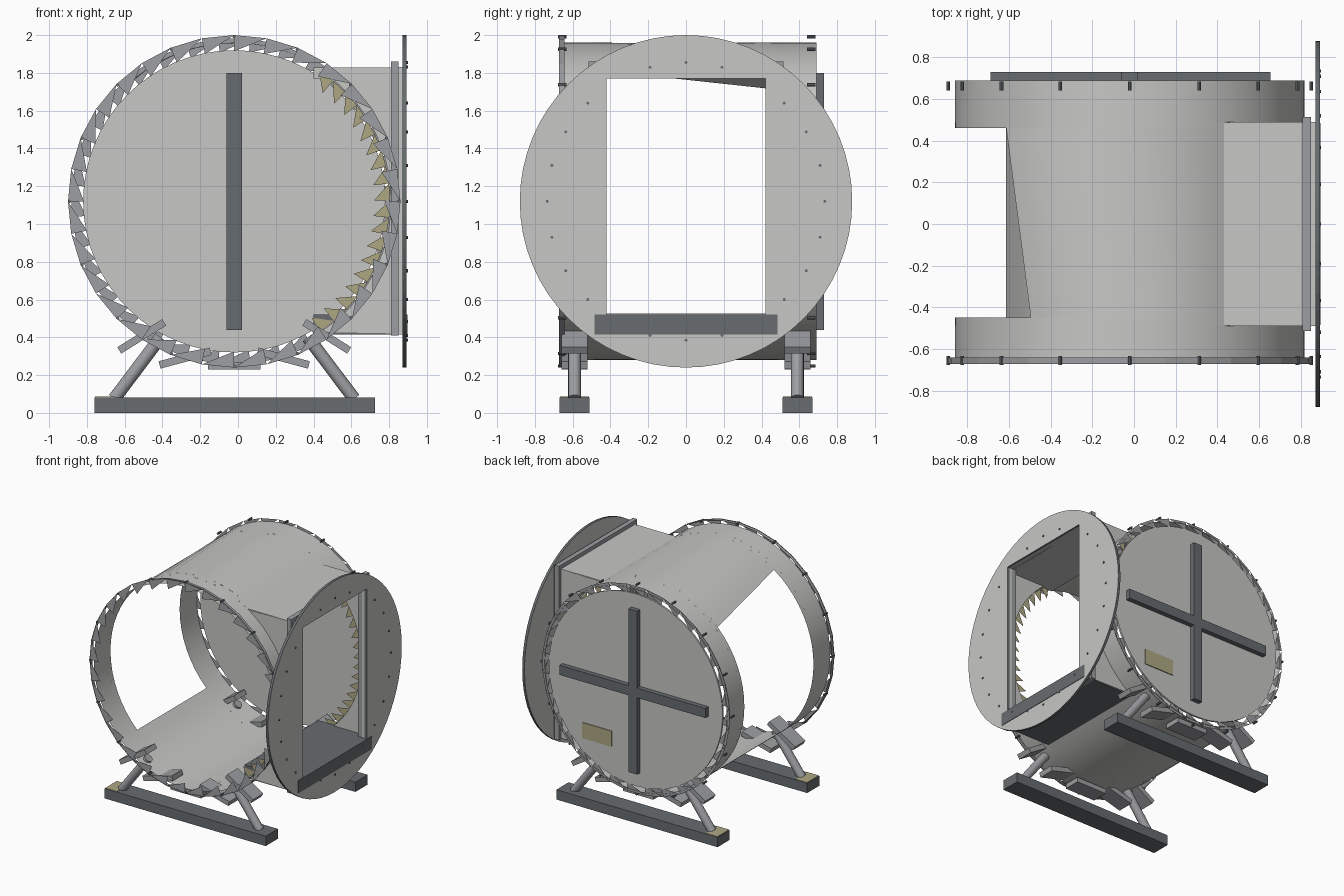
import bpy, bmesh, math
from mathutils import Vector, Matrix

if "Cube" in bpy.data.objects:
    bpy.data.objects.remove(bpy.data.objects["Cube"])

CX, CZ = -0.02, 1.12          # drum axis
R = 0.84                      # shell radius


def material(name, rgb):
    m = bpy.data.materials.new(name)
    m.diffuse_color = (*rgb, 1)
    m.use_nodes = True
    m.node_tree.nodes["Principled BSDF"].inputs["Base Color"].default_value = m.diffuse_color
    return m


LIGHT = material("light_grey", (0.57, 0.57, 0.555))
MID = material("mid_grey", (0.34, 0.345, 0.36))
DARK = material("dark_steel", (0.135, 0.15, 0.16))
TAN = material("dull_brass", (0.43, 0.39, 0.23))


def finish(name, bm, *mats):
    me = bpy.data.meshes.new(name)
    bm.to_mesh(me)
    bm.free()
    ob = bpy.data.objects.new(name, me)
    bpy.context.collection.objects.link(ob)
    for m in mats:
        me.materials.append(m)
    return ob


def smooth(ob):
    bpy.ops.object.select_all(action='DESELECT')
    ob.select_set(True)
    bpy.context.view_layer.objects.active = ob
    bpy.ops.object.shade_smooth_by_angle(angle=math.radians(35))


def box(name, x, y, z, mat, tilt=0):
    bm = bmesh.new()
    bmesh.ops.create_cube(bm, size=1)
    mid = Vector([(a + b) / 2 for a, b in (x, y, z)])
    size = Vector([b - a for a, b in (x, y, z)])
    m = Matrix.Translation(mid) @ Matrix.Rotation(-tilt, 4, 'Y') @ Matrix.Diagonal((*size, 1))
    bmesh.ops.transform(bm, matrix=m, verts=bm.verts)
    return finish(name, bm, mat)


def add_rod(bm, p, q, r, n=8):
    p, q = Vector(p), Vector(q)
    m = Matrix.Translation((p + q) / 2) @ (q - p).to_track_quat('Z', 'Y').to_matrix().to_4x4()
    bmesh.ops.create_cone(bm, cap_ends=True, segments=n, radius1=r, radius2=r,
                          depth=(q - p).length, matrix=m)


def polar(a, r, y):
    return Vector((CX + r * math.cos(a), y, CZ + r * math.sin(a)))


def plate(bm, loops, offset):
    """Flat plate with holes, from closed loops, thickened by offset."""
    edges = []
    for pts in loops:
        vs = [bm.verts.new(p) for p in pts]
        edges += [bm.edges.new((vs[i - 1], vs[i])) for i in range(len(vs))]
    bmesh.ops.triangle_fill(bm, use_beauty=True, use_dissolve=False, edges=edges)
    g = bmesh.ops.extrude_face_region(bm, geom=bm.faces[:], use_keep_orig=True)
    bmesh.ops.translate(bm, vec=offset, verts=[v for v in g['geom'] if isinstance(v, bmesh.types.BMVert)])
    bmesh.ops.recalc_face_normals(bm, faces=bm.faces)


def patch(bm, y0, y1, arc0, arc1, n, r=R):
    """Curved sheet whose angle range (degrees) changes from y0 to y1."""
    rows = []
    for y, (a, b) in ((y0, arc0), (y1, arc1)):
        rows.append([bm.verts.new(polar(math.radians(a + (b - a) * i / n), r, y)) for i in range(n + 1)])
    for i in range(n):
        bm.faces.new((rows[0][i], rows[0][i + 1], rows[1][i + 1], rows[1][i]))


# Drum shell: end bands, roof with slanted left edge, floor, strips beside the port
bm = bmesh.new()
patch(bm, -0.67, -0.49, (0, 360), (0, 360), 64)
patch(bm, 0.49, 0.69, (0, 360), (0, 360), 64)
patch(bm, -0.49, -0.45, (57.5, 303.5), (57.5, 303.5), 44)
patch(bm, 0.46, 0.49, (57.5, 303.5), (57.5, 303.5), 44)
patch(bm, -0.45, 0.46, (57.5, 124.5), (57.5, 135), 14)
patch(bm, -0.45, 0.46, (225, 303.5), (225, 303.5), 14)
bmesh.ops.remove_doubles(bm, verts=bm.verts, dist=0.0005)
smooth(finish("drum_shell", bm, LIGHT))

# Narrow rim band around the open front
bm = bmesh.new()
patch(bm, -0.672, -0.642, (0, 360), (0, 360), 32, 0.875)
finish("front_rim_band", bm, MID)

# Toothed rings at both ends and around the port opening


def teeth(name, y, n, start, step, r_in, r_out, mat, lean=1.0):
    bm = bmesh.new()
    for i in range(n):
        a = math.radians(start + i * step)
        b = a + math.radians(step * lean)
        tri = [polar(a, r_out, y), polar(b, r_out, y), polar(b, r_in, y)]
        bm.faces.new([bm.verts.new(p) for p in tri])
    finish(name, bm, mat)


teeth("front_teeth", -0.67, 32, 0, 11.25, 0.795, 0.88, MID)
teeth("back_teeth", 0.685, 32, 5.6, 11.25, 0.79, 0.865, MID)
for side, y in (("front", -0.49), ("back", 0.49)):
    teeth(side + "_port_teeth", y, 18, 57, -6.3, 0.74, 0.825, TAN)

# Back door, cross braces and label
bm = bmesh.new()
plate(bm, [[polar(i * math.tau / 64, 0.80, 0.675) for i in range(64)]], (0, 0.015, 0))
finish("back_door", bm, LIGHT)
box("door_brace_upright", (-0.06, 0.02), (0.655, 0.73), (0.44, 1.80), DARK)
box("door_brace_level", (-0.69, 0.655), (0.69, 0.73), (1.08, 1.16), DARK)
box("door_label", (0.20, 0.47), (0.69, 0.697), (0.59, 0.72), TAN)

# Rim bolts
for side, y in (("front", -0.655), ("back", 0.663)):
    bm = bmesh.new()
    half = 0.022
    for i in range(16):
        a = i * math.tau / 16
        add_rod(bm, polar(a, 0.872, y - half), polar(a, 0.872, y + half), 0.009)
    finish(side + "_rim_bolts", bm, DARK)

# Port tunnel: side walls fitted to the drum, roof and dark floor
for side, y in (("front", -0.49), ("back", 0.47)):
    bm = bmesh.new()
    arc = [polar(math.radians(-56.5 + i * 114 / 24), R - 0.01, y) for i in range(25)]
    plate(bm, [arc + [Vector((0.87, y, 1.83)), Vector((0.87, y, 0.42))]], (0, 0.02, 0))
    finish(side + "_port_wall", bm, LIGHT)
box("port_roof", (0.40, 0.87), (-0.487, 0.487), (1.77, 1.828), LIGHT)
box("port_floor", (0.40, 0.897), (-0.485, 0.485), (0.415, 0.52), DARK)


def rect(x, y, z0, z1):
    return [Vector((x, -y, z0)), Vector((x, y, z0)), Vector((x, y, z1)), Vector((x, -y, z1))]


# Square frame behind the round port flange
bm = bmesh.new()
plate(bm, [rect(0.81, 0.515, 0.41, 1.86), rect(0.81, 0.42, 0.50, 1.77)], (0.04, 0, 0))
finish("port_frame", bm, MID)
bm = bmesh.new()
plate(bm, [rect(0.85, 0.49, 0.415, 1.83), rect(0.85, 0.42, 0.50, 1.77)], (0.025, 0, 0))
finish("port_collar", bm, LIGHT)

# Round port flange with dark rim
bm = bmesh.new()
circle = [Vector((0.872, 0.88 * math.cos(i * math.tau / 64), CZ + 0.88 * math.sin(i * math.tau / 64)))
          for i in range(64)]
plate(bm, [circle, rect(0.872, 0.42, 0.50, 1.77)], (0.021, 0, 0))
for f in bm.faces:
    f.material_index = int(abs(f.normal.x) < 0.5)
finish("port_flange", bm, LIGHT, DARK)
bm = bmesh.new()
for i in range(24):
    a = i * math.tau / 24
    y, z = 0.735 * math.cos(a), CZ + 0.735 * math.sin(a)
    if abs(y) > 0.42 or z > 1.77 or z < 0.52:
        add_rod(bm, (0.89, y, z), (0.899, y, z), 0.008)
finish("flange_bolts", bm, DARK)

# Stands: beam, label, leaning struts and tilted pads under each end
for side, y in (("front", -0.59), ("back", 0.59)):
    box(side + "_beam", (-0.76, 0.725), (y - 0.08, y + 0.08), (0, 0.082), DARK)
    box(side + "_beam_label", (-0.757, -0.65), (y - 0.077, y + 0.077), (0.08, 0.086), TAN)
    bm = bmesh.new()
    for s in (-1, 1):
        add_rod(bm, (CX + s * 0.635, y, 0.075), (CX + s * 0.39, y, 0.40), 0.034, 16)
    smooth(finish(side + "_struts", bm, MID))
    for px, pz, deg in ((-0.49, 0.405, 32), (-0.26, 0.29, 15), (0, 0.25, 0), (0.26, 0.29, -15), (0.49, 0.405, -32)):
        box(side + "_pad", (CX + px - 0.14, CX + px + 0.14), (y - 0.068, y + 0.068),
            (pz - 0.02, pz + 0.02), MID, math.radians(deg))
